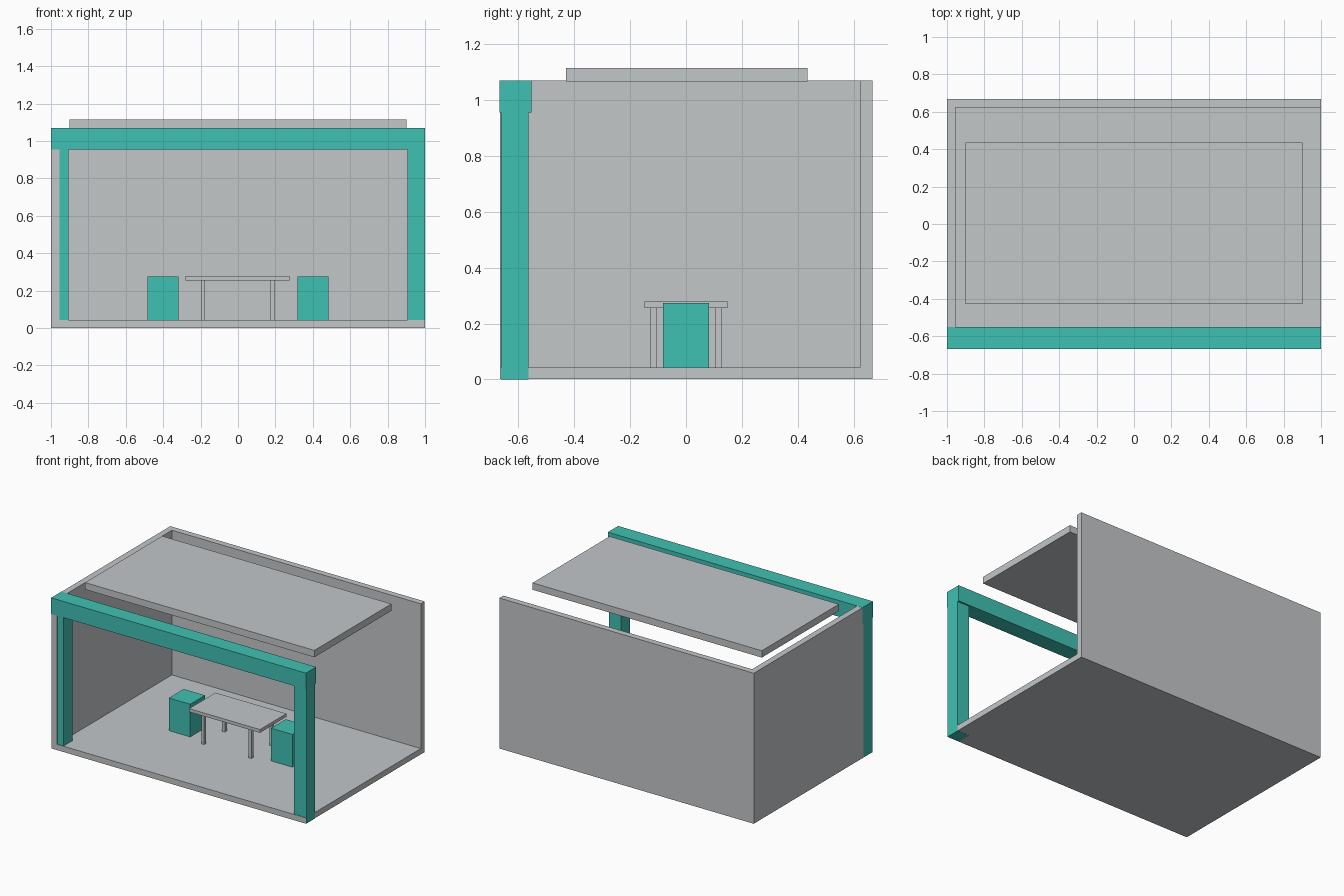
import bpy
import bmesh
from mathutils import Vector

if "Cube" in bpy.data.objects:
    bpy.data.objects.remove(bpy.data.objects["Cube"], do_unlink=True)


def material(name, color):
    mat = bpy.data.materials.new(name)
    mat.use_nodes = True
    mat.diffuse_color = color
    mat.node_tree.nodes["Principled BSDF"].inputs["Base Color"].default_value = color
    return mat


GREY = material("light grey", (0.546, 0.571, 0.584, 1))
TEAL = material("teal", (0.051, 0.533, 0.451, 1))


def box(name, mat, x, y, z):
    """Box spanning the given (low, high) range on each axis."""
    low, high = Vector((x[0], y[0], z[0])), Vector((x[1], y[1], z[1]))
    bm = bmesh.new()
    bmesh.ops.create_cube(bm, size=1)
    for v in bm.verts:
        v.co = v.co * (high - low)
    mesh = bpy.data.meshes.new(name)
    bm.to_mesh(mesh)
    bm.free()
    mesh.materials.append(mat)
    obj = bpy.data.objects.new(name, mesh)
    obj.location = (low + high) / 2
    bpy.context.collection.objects.link(obj)
    return obj


def span(center, half):
    return (center - half, center + half)


SIDE = 0.999      # grey shell sits a hair inside the teal frame
FRONT = -0.666
BACK = 0.667
FLOOR = 0.042     # top of the floor slab
TOP = 1.069

# Room shell: floor, back wall and one side wall
box("floor", GREY, (-SIDE, SIDE), (FRONT, BACK), (0.001, FLOOR))
box("back_wall", GREY, (-SIDE, SIDE), (0.623, BACK), (0.001, TOP))
box("right_wall", GREY, (-SIDE, -0.955), (FRONT, 0.623), (0.001, TOP))

# Floating ceiling panel
box("ceiling_panel", GREY, (-0.9, 0.9), span(0.003, 0.432), (1.065, 1.114))

# Front frame: two posts and a beam
box("left_post", TEAL, (0.905, 1), (-0.662, -0.564), (0, 0.957))
box("right_post", TEAL, (-1, -0.905), (-0.662, -0.564), (0.002, 0.957))
box("front_beam", TEAL, (-1, 1), (-0.667, -0.552), (0.955, 1.07))

# Table
box("table_top", GREY, span(-0.002, 0.278), span(0, 0.148), (0.255, 0.278))
for side, sx in (("right", -1), ("left", 1)):
    for end, sy in (("front", -1), ("back", 1)):
        box(f"table_leg_{end}_{side}", GREY, span(sx * 0.186 - 0.002, 0.011),
            span(sy * 0.116, 0.011), (FLOOR, 0.256))
    # Block seat at each end of the table
    box(f"seat_{side}", TEAL, span(sx * 0.401, 0.084), span(0, 0.083), (FLOOR, 0.274))
